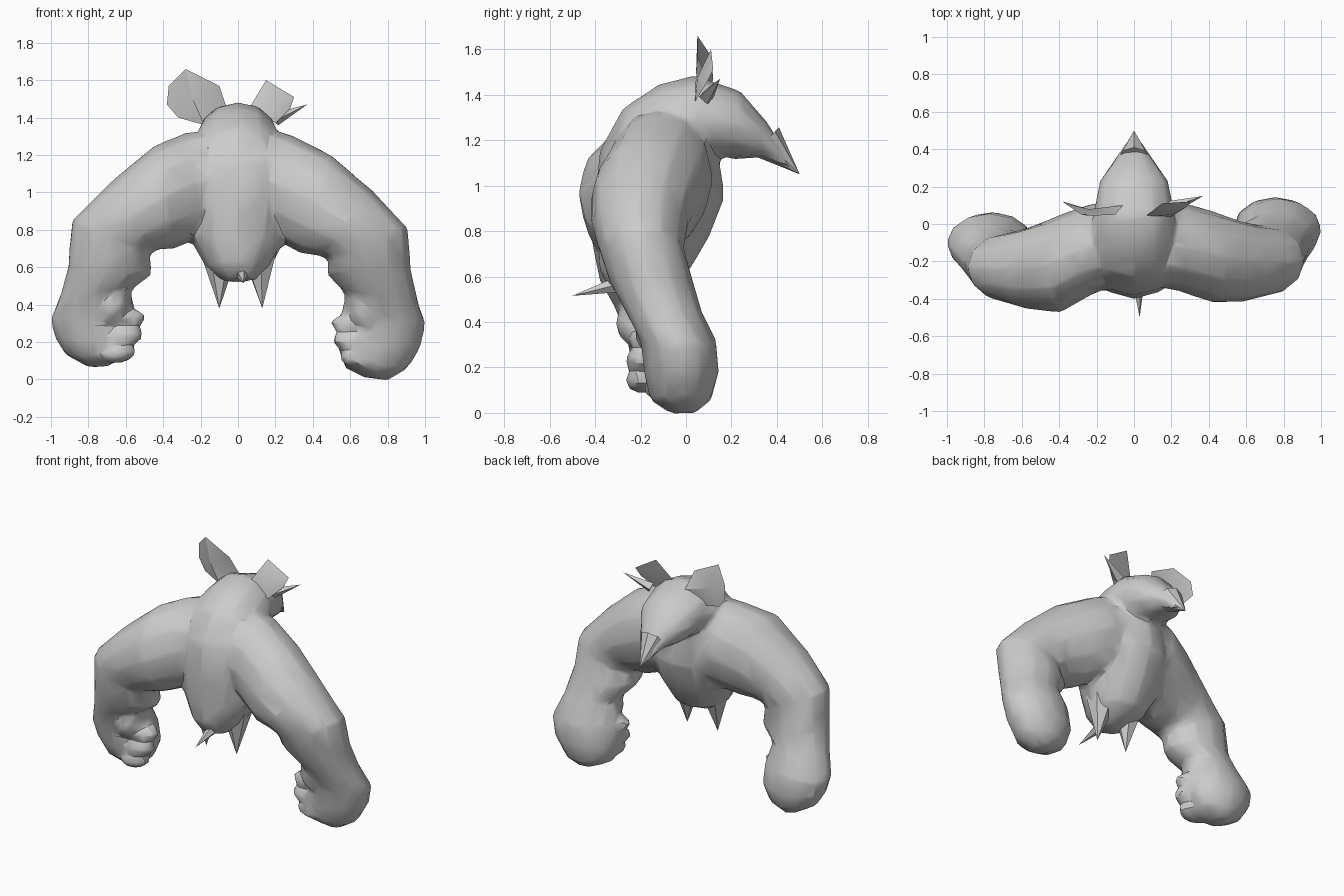
import bpy, bmesh, math
from mathutils import Vector

if "Cube" in bpy.data.objects:
    bpy.data.objects.remove(bpy.data.objects["Cube"])


def shade(ob, angle):
    bpy.ops.object.select_all(action='DESELECT')
    ob.select_set(True)
    bpy.context.view_layer.objects.active = ob
    bpy.ops.object.shade_smooth_by_angle(angle=math.radians(angle))


def finish(bm, name, angle=40):
    bmesh.ops.recalc_face_normals(bm, faces=bm.faces[:])
    me = bpy.data.meshes.new(name)
    bm.to_mesh(me)
    bm.free()
    ob = bpy.data.objects.new(name, me)
    bpy.context.collection.objects.link(ob)
    shade(ob, angle)
    return ob


def loft(name, rings, n=12):
    """rings: (point a, point b on the opposite side, half-width vector)"""
    bm = bmesh.new()
    loops = []
    for a, b, w in rings:
        c, u = (Vector(a) + Vector(b)) / 2, (Vector(a) - Vector(b)) / 2
        w = Vector(w)
        loops.append([bm.verts.new(c + u * math.cos(t) + w * math.sin(t))
                      for t in (2 * math.pi * i / n for i in range(n))])
    for p, q in zip(loops, loops[1:]):
        for i in range(n):
            j = (i + 1) % n
            bm.faces.new((p[i], p[j], q[j], q[i]))
    bm.faces.new(loops[0])
    bm.faces.new(loops[-1])
    return finish(bm, name)


def arm(name, side, rings):
    """rings: outer x, outer z, inner x, inner z, y min, y max"""
    return loft(name, [((side * ox, (y0 + y1) / 2, oz), (side * ix, (y0 + y1) / 2, iz),
                        (0, (y1 - y0) / 2, 0)) for ox, oz, ix, iz, y0, y1 in rings])


def spike(name, base, tip, r, n=5):
    base, tip = Vector(base), Vector(tip)
    q = (tip - base).to_track_quat('Z', 'Y')
    bm = bmesh.new()
    ring = [bm.verts.new(base + q @ Vector((r * math.cos(6.2832 * i / n), r * math.sin(6.2832 * i / n), 0)))
            for i in range(n)]
    top = bm.verts.new(tip)
    bm.faces.new(ring)
    for i in range(n):
        bm.faces.new((ring[i], ring[(i + 1) % n], top))
    return finish(bm, name, 30)


def ear(name, outline, dish):
    """outline: x, y, z points around a dished leaf; both faces sag by dish"""
    bm = bmesh.new()
    pts = [Vector(p) for p in outline]
    mid = sum(pts, Vector()) / len(pts)
    vs = [bm.verts.new(p) for p in pts]
    for d in (dish, dish + 0.035):
        c = bm.verts.new(mid + Vector((0, -0.05 + d, 0)))
        for i in range(len(vs)):
            bm.faces.new((vs[i], vs[(i + 1) % len(vs)], c))
    return finish(bm, name, 30)


def blob(name, loc, scale, rot=0.0):
    bm = bmesh.new()
    bmesh.ops.create_icosphere(bm, subdivisions=2, radius=1)
    for v in bm.verts:
        x, y, z = v.co.x * scale[0], v.co.y * scale[1], v.co.z * scale[2]
        c, s = math.cos(rot), math.sin(rot)
        v.co = Vector((x * c - z * s, y, x * s + z * c)) + Vector(loc)
    return finish(bm, name)


# hunched torso flowing into the head: back y, z, front y, z, half width
trunk = [(-.33, .54, -.17, .52, .09), (-.38, .62, 0, .6, .18), (-.39, .75, .10, .77, .26),
         (-.40, .95, .17, .95, .28), (-.38, 1.15, .15, 1.11, .29), (-.28, 1.34, .14, 1.13, .25),
         (-.12, 1.445, .14, 1.14, .225), (.04, 1.485, .15, 1.13, .21), (.24, 1.415, .22, 1.115, .185),
         (.36, 1.275, .33, 1.125, .105), (.50, 1.055, .498, 1.05, .004)]
parts = [loft("body", [((0, a, b), (0, c, d), (w, 0, 0)) for a, b, c, d, w in trunk])]

# arms
parts.append(arm("right_arm", 1, [
    (.10, 1.36, .10, .80, -.33, .10), (.28, 1.31, .20, .75, -.36, .12), (.50, 1.20, .34, .67, -.42, .07),
    (.72, 1.01, .45, .66, -.415, .01), (.91, .81, .48, .64, -.385, -.01), (.925, .60, .47, .57, -.34, .03),
    (.955, .44, .57, .46, -.27, .07), (1.005, .30, .55, .33, -.20, .135), (.98, .18, .53, .18, -.185, .145),
    (.91, .06, .57, .06, -.16, .115), (.80, -.005, .68, .01, -.08, .05)]))
parts.append(arm("left_arm", -1, [
    (.10, 1.34, .10, .80, -.33, .10), (.28, 1.32, .18, .76, -.38, .11), (.45, 1.25, .34, .70, -.475, .05),
    (.70, 1.04, .44, .69, -.455, -.02), (.89, .85, .47, .67, -.415, -.05), (.91, .60, .46, .56, -.38, -.04),
    (.945, .47, .57, .48, -.32, -.01), (1.005, .32, .55, .36, -.26, .055), (.98, .22, .54, .22, -.245, .065),
    (.92, .13, .59, .12, -.22, .045), (.80, .065, .70, .07, -.15, 0)]))

# curled fingers and thumbs
for side, dy, dz, label in ((1, 0, 0, "right"), (-1, -.08, .03, "left")):
    for k, (x, y, z, sx) in enumerate([(.60, -.09, .29, .11), (.61, -.11, .20, .11), (.64, -.11, .11, .10)]):
        parts.append(blob(f"{label}_finger_{k + 1}", (side * x, y + dy, z + dz), (sx, .08, .055), side * -.15))
    parts.append(blob(f"{label}_thumb", (side * .67, -.16 + dy, .36 + dz), (.07, .07, .10), side * .5))

# fuse the fleshy parts into one faceted skin
bpy.ops.object.select_all(action='DESELECT')
for p in parts:
    p.select_set(True)
body = parts[0]
bpy.context.view_layer.objects.active = body
bpy.ops.object.join()
m = body.modifiers.new("fuse", 'REMESH')
m.mode, m.voxel_size = 'VOXEL', 0.018
m = body.modifiers.new("soften", 'SMOOTH')
m.factor, m.iterations = 0.5, 6
m = body.modifiers.new("facet", 'DECIMATE')
m.ratio = 0.045
for name in ("fuse", "soften", "facet"):
    bpy.ops.object.modifier_apply(modifier=name)
shade(body, 30)

# beak tip
spike("beak_tip", (0, .35, 1.195), (0, .50, 1.05), .085, 8)

# ears
ear("left_ear", [(-.06, .10, 1.45), (-.10, .05, 1.57), (-.28, .05, 1.66), (-.37, .11, 1.57),
                 (-.38, .12, 1.47), (-.32, .10, 1.40), (-.18, .06, 1.36)], 0.01)
ear("right_ear", [(.06, .04, 1.45), (.15, .11, 1.60), (.30, .12, 1.51), (.28, .09, 1.45),
                  (.20, .04, 1.37)], 0.02)
spike("right_ear_tuft", (.20, .09, 1.39), (.37, .15, 1.47), .035, 4)

# ragged hip points and tail
spike("left_hip_point", (-.10, -.17, .76), (-.10, -.20, .38), .13, 6)
spike("right_hip_point", (.11, -.17, .76), (.13, -.20, .38), .13, 6)
spike("tail", (.02, -.28, .57), (.03, -.50, .515), .04)
